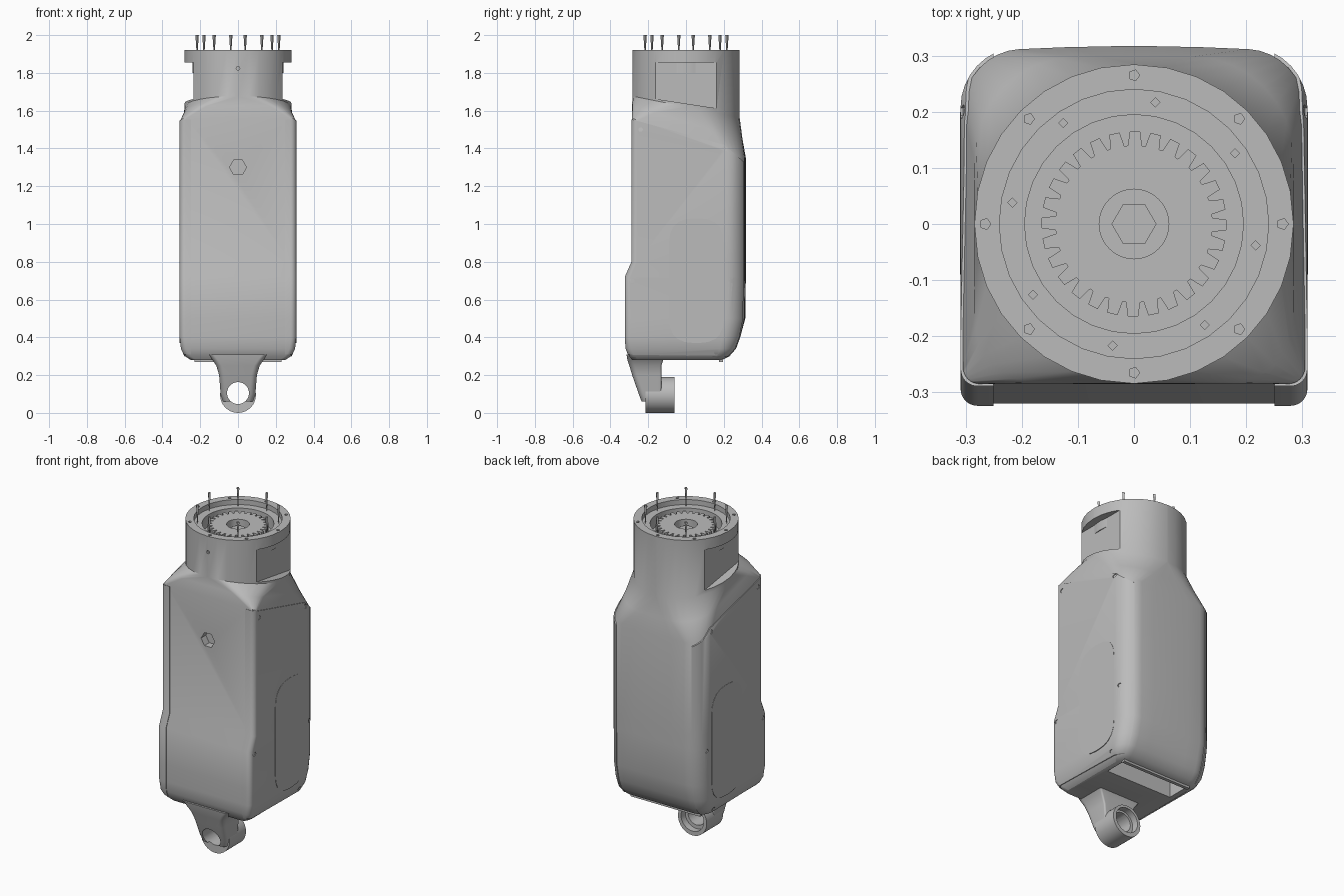
import bpy, bmesh, math
from mathutils import Vector

if "Cube" in bpy.data.objects:
    bpy.data.objects.remove(bpy.data.objects["Cube"])

grey = bpy.data.materials.new("satin_grey")
grey.use_nodes = True
grey.diffuse_color = (0.5, 0.5, 0.5, 1)
grey.node_tree.nodes["Principled BSDF"].inputs["Base Color"].default_value = (0.5, 0.5, 0.5, 1)


def finish(name, bm):
    bmesh.ops.recalc_face_normals(bm, faces=bm.faces)
    mesh = bpy.data.meshes.new(name)
    bm.to_mesh(mesh)
    bm.free()
    mesh.materials.append(grey)
    obj = bpy.data.objects.new(name, mesh)
    bpy.context.collection.objects.link(obj)
    return obj


def skin(name, rings):
    """Closed skin over matching rings of points."""
    bm = bmesh.new()
    loops = [[bm.verts.new(p) for p in ring] for ring in rings]
    n = len(loops[0])
    for a, b in zip(loops, loops[1:]):
        for i in range(n):
            j = (i + 1) % n
            bm.faces.new((a[i], a[j], b[j], b[i]))
    bm.faces.new(loops[0][::-1])
    bm.faces.new(loops[-1])
    return finish(name, bm)


def prism(name, pts, axis, start, end):
    """Extrude a 2D outline along one axis."""
    def place(p, q, t):
        return {"x": (t, p, q), "y": (p, t, q), "z": (p, q, t)}[axis]
    return skin(name, [[place(p, q, t) for p, q in pts] for t in (start, end)])


def circle(r, cx=0, cy=0, n=32):
    return [(cx + r * math.cos(math.tau * i / n), cy + r * math.sin(math.tau * i / n))
            for i in range(n)]


def rounded(pts, r, steps=5):
    out = []
    for i, p in enumerate(pts):
        p = Vector(p)
        a = p + (Vector(pts[i - 1]) - p).normalized() * r
        b = p + (Vector(pts[(i + 1) % len(pts)]) - p).normalized() * r
        for k in range(steps + 1):
            t = k / steps
            out.append(tuple(a * (1 - t) ** 2 + p * 2 * t * (1 - t) + b * t * t))
    return out


def combine(target, tool, operation="DIFFERENCE"):
    mod = target.modifiers.new("cut", "BOOLEAN")
    mod.operation, mod.object, mod.solver = operation, tool, "EXACT"
    bpy.context.view_layer.objects.active = target
    bpy.ops.object.modifier_apply(modifier=mod.name)
    bpy.data.objects.remove(tool)


def section(z, w, front, back, rf, rb, slope=0, bulge=0, grow=0):
    """Rounded rectangle ring, optionally tilted and bowed at the back."""
    w, front, back = w + grow, front - grow, back + grow
    ring = []
    for sx, y0, sy, r, a0 in ((1, back, 1, rb, 0), (-1, back, 1, rb, 90),
                              (-1, front, -1, rf, 180), (1, front, -1, rf, 270)):
        for k in range(9):
            a = math.radians(a0 + k * 90 / 8)
            ring.append((sx * (w - r) + r * math.cos(a), y0 - sy * r + r * math.sin(a)))
        if a0 == 0:
            ring += [((w - r) * t, y0) for t in (0.6, 0.2, -0.2, -0.6)]
    pts = []
    for x, y in ring:
        if y > 0:
            y += bulge * (1 - (x / w) ** 2)
        pts.append((x, y, z + slope * y))
    return pts


# Main housing: rounded bottom, stepped front, sloped shoulders, round neck
def housing(name, grow=0):
    rows = [(.28, .25, -.285, .19, .03, .05), (.30, .28, -.30, .23, .03, .07),
            (.34, .298, -.316, .265, .03, .09), (.40, .305, -.32, .287, .03, .1),
            (.50, .305, -.32, .304, .03, .1, 0, .01), (.72, .305, -.32, .305, .03, .1, 0, .012),
            (.80, .305, -.285, .305, .03, .1, 0, .012),
            (1.46, .305, -.285, .305, .03, .1, -.35, .012),
            (1.54, .285, -.285, .295, .12, .18, -.3, .004),
            (1.62, .284, -.284, .284, .28, .28, -.2), (1.92, .284, -.284, .284, .28, .28)]
    return skin(name, [section(*row, grow=grow) for row in rows])


body = housing("main_housing")
combine(body, prism("cut", circle(.24), "z", 1.82, 2.1))
combine(body, prism("cut", circle(.045, 0, 1.3, 6), "y", -.4, -.24))
combine(body, prism("cut", circle(.01, 0, 1.825, 6), "y", -.4, -.25))
combine(body, prism("cut", [(-.22, .04), (.22, .04), (.22, .18), (-.22, .18)], "z", .1, .42))
window = rounded([(-.18, 1.665), (.18, 1.61), (.18, 1.855), (-.18, 1.855)], .03)
for side in (1, -1):
    combine(body, prism("cut", window, "x", side * .235, side * .5))

# Shallow screw dents around the neck rim
for i in range(8):
    a = math.tau * i / 8
    combine(body, prism("cut", circle(.01, .265 * math.cos(a), .265 * math.sin(a), 5),
                        "z", 1.89, 1.95))

# Side covers, oval hatches and cover screw dents
cover_outline = [(-.4, .31), (.4, .295), (.4, 1.25), (.2, 1.42), (-.4, 1.585)]
hatch_outline = rounded([(-.09, .37), (.2, .37), (.2, 1.03), (-.09, 1.03)], .13)
for side, label in ((1, "left"), (-1, "right")):
    cover = housing(label + "_side_cover", .004)
    combine(cover, prism("clip", cover_outline, "x", side * .25, side * .5), "INTERSECT")
    for y, z in ((-.24, 1.5), (.2, 1.4), (-.285, .7), (.24, .7), (.16, .32)):
        combine(cover, prism("cut", circle(.013, y, z, 6), "x", side * .28, side * .5))
    prism(label + "_side_hatch", hatch_outline, "x", side * .304, side * .3105)

# Hanging bracket with an eye ring
bracket = skin("eye_bracket", [section(z, w, f, b, .03, .01) for z, w, f, b in (
    (.06, .08, -.235, -.13), (.1, .092, -.25, -.13), (.2, .1, -.285, -.13),
    (.25, .115, -.3, -.13), (.28, .135, -.31, -.12), (.31, .16, -.315, -.1))])
ring = prism("eye_ring", circle(.095, 0, .095), "y", -.215, -.06)
for part in (bracket, ring):
    combine(part, prism("cut", circle(.058, 0, .105), "y", -.5, .1))
combine(ring, prism("cut", circle(.075, 0, .1), "y", -.1, .1))

# Slot lip under the housing
prism("slot_lip", [(-.23, .175), (.23, .175), (.23, .195), (-.23, .195)], "z", .27, .32)

# Socket in the neck: stepped ring, toothed disc with a hub hole
step_ring = prism("socket_ring", circle(.241), "z", 1.80, 1.89)
combine(step_ring, prism("cut", circle(.195), "z", 1.7, 2))
teeth = []
for i in range(28):
    for r, shift in ((.165, -.3), (.165, .2), (.14, .35), (.14, .55)):
        a = math.tau * (i + shift) / 28
        teeth.append((r * math.cos(a), r * math.sin(a)))
disc = prism("toothed_disc", teeth, "z", 1.80, 1.885)
combine(disc, prism("cut", circle(.062), "z", 1.84, 2))
prism("hub_core", circle(.04, n=6), "z", 1.82, 1.86)

# Thin pins standing up from the socket ring
for i in range(8):
    a = math.radians(35 + 45 * i)
    c = (.22 * math.cos(a), .22 * math.sin(a))
    skin("socket_pin_%d" % (i + 1),
         [[(x, y, z) for x, y in circle(r, *c, n=4)] for r, z in ((.001, 1.88), (.009, 2.0))])

# Smooth shading with sharp edges kept
bpy.ops.object.select_all(action="DESELECT")
for obj in bpy.context.collection.objects:
    if obj.type == "MESH":
        obj.select_set(True)
        bpy.context.view_layer.objects.active = obj
bpy.ops.object.shade_smooth_by_angle(angle=math.radians(32))
